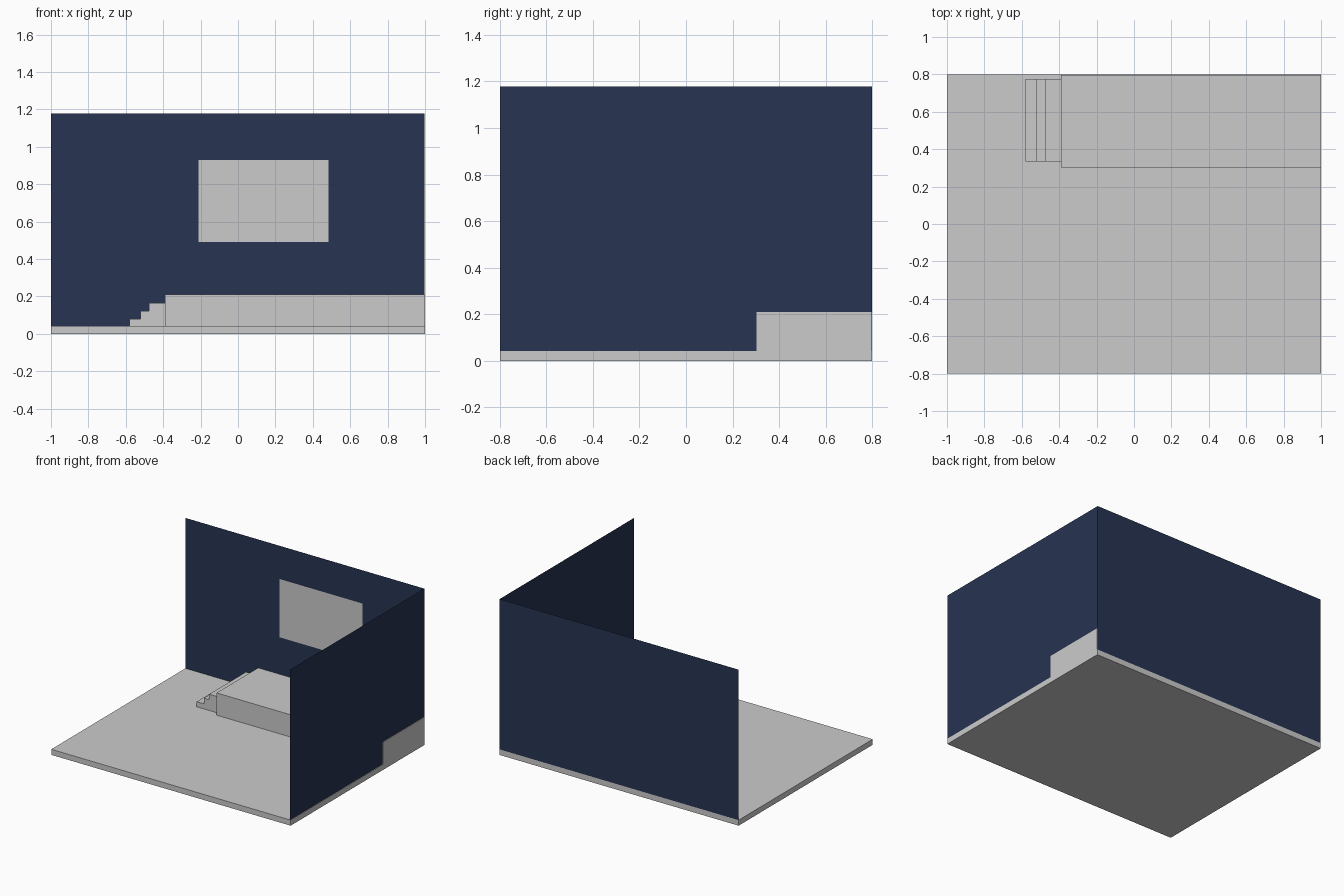
import bpy, bmesh
from mathutils import Vector

if "Cube" in bpy.data.objects:
    bpy.data.objects.remove(bpy.data.objects["Cube"])


def make_object(name, bm, mat=None):
    mesh = bpy.data.meshes.new(name)
    bm.to_mesh(mesh)
    bm.free()
    obj = bpy.data.objects.new(name, mesh)
    bpy.context.collection.objects.link(obj)
    if mat:
        mesh.materials.append(mat)
    return obj


def box(name, lo, hi):
    lo, hi = Vector(lo), Vector(hi)
    bm = bmesh.new()
    bmesh.ops.create_cube(bm, size=1)
    bmesh.ops.scale(bm, vec=hi - lo, verts=bm.verts)
    bmesh.ops.translate(bm, vec=(lo + hi) / 2, verts=bm.verts)
    return make_object(name, bm)


def panel(name, points, extrude=None, mat=None):
    bm = bmesh.new()
    face = bm.faces.new([bm.verts.new(p) for p in points])
    if extrude:
        new = bmesh.ops.extrude_face_region(bm, geom=[face], use_keep_orig=True)["geom"]
        verts = [g for g in new if isinstance(g, bmesh.types.BMVert)]
        bmesh.ops.translate(bm, vec=extrude, verts=verts)
        bmesh.ops.recalc_face_normals(bm, faces=bm.faces)
    return make_object(name, bm, mat)


navy = bpy.data.materials.new("navy")
navy.diffuse_color = (0.02, 0.033, 0.083, 1)
navy.use_nodes = True
navy.node_tree.nodes["Principled BSDF"].inputs["Base Color"].default_value = navy.diffuse_color

# Floor slab and raised stage
box("floor", (-1, -0.8, 0), (1, 0.8, 0.042))
box("stage", (-0.39, 0.302, 0.042), (1, 0.797, 0.21))

# Stairs: stepped profile extruded along y
y0, y1 = 0.335, 0.775
xs = [-0.58, -0.52, -0.475, -0.39]
zs = [0.042, 0.08, 0.123, 0.165]
profile = [(xs[0], y0, zs[0])]
for i in range(3):
    profile += [(xs[i], y0, zs[i + 1]), (xs[i + 1], y0, zs[i + 1])]
profile.append((xs[3], y0, zs[0]))
panel("stairs", profile, (0, y1 - y0, 0))

# Paper-thin walls on the back and right sides
z0, z1 = 0.042, 1.178
panel("back_wall", [(-1, 0.8, z0), (0.996, 0.8, z0), (0.996, 0.8, z1), (-1, 0.8, z1)], mat=navy)
panel("right_wall", [(0.996, 0.8, z0), (0.996, -0.8, z0), (0.996, -0.8, z1), (0.996, 0.8, z1)], mat=navy)

# Screen hung just in front of the back wall
panel("screen", [(-0.21, 0.795, 0.49), (0.485, 0.795, 0.49), (0.485, 0.795, 0.93), (-0.21, 0.795, 0.93)])
